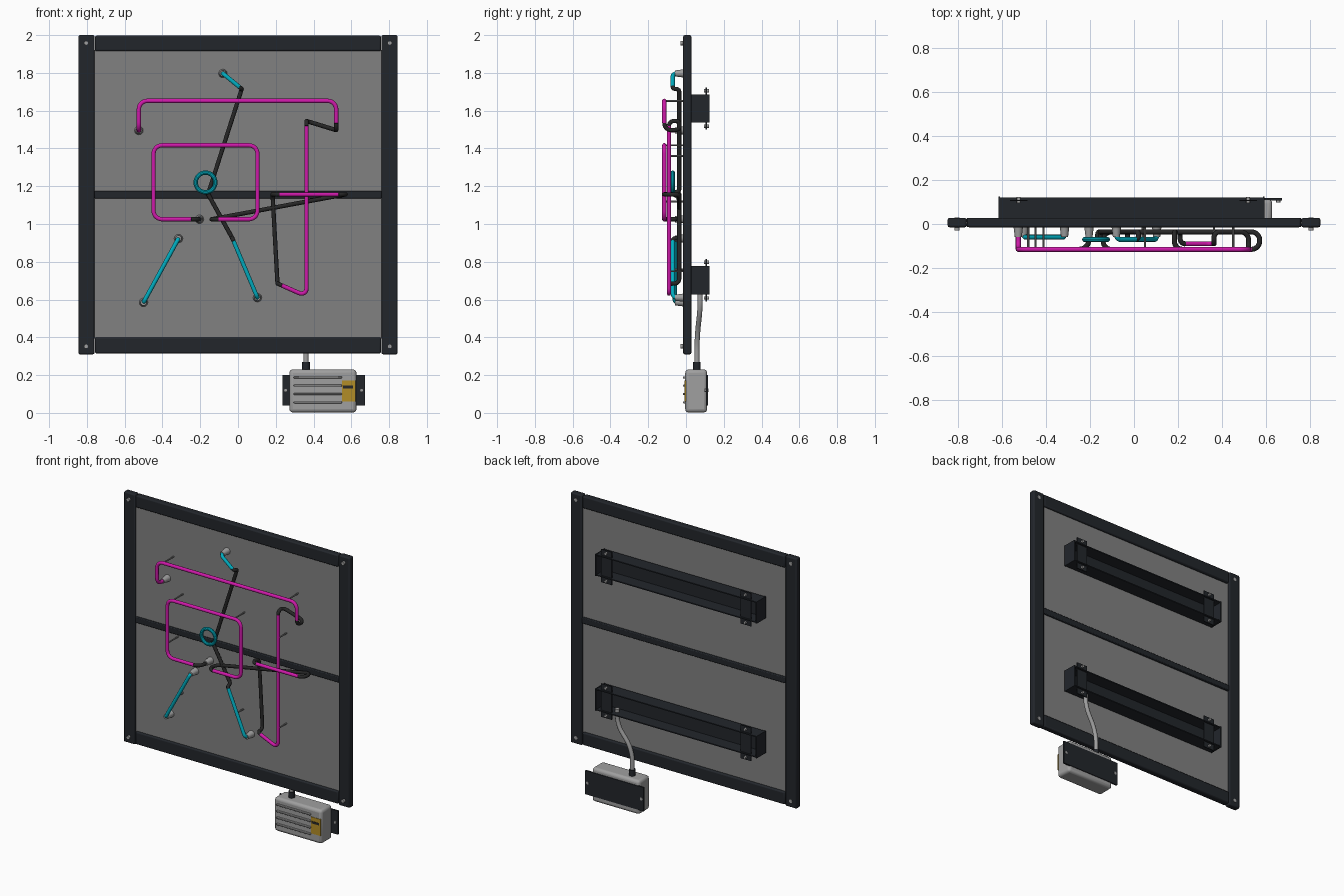
import bpy, math
from mathutils import Vector as V

if "Cube" in bpy.data.objects:
    bpy.data.objects.remove(bpy.data.objects["Cube"])


def mat(name, c):
    m = bpy.data.materials.new(name)
    m.diffuse_color = (*c, 1)
    m.use_nodes = True
    m.node_tree.nodes["Principled BSDF"].inputs["Base Color"].default_value = m.diffuse_color
    return m


DARK = mat("dark_metal", (0.016, 0.019, 0.024))
BLACK = mat("black_tube", (0.02, 0.02, 0.02))
PINK = mat("magenta_tube", (0.62, 0.01, 0.4))
CYAN = mat("cyan_tube", (0.0, 0.42, 0.53))
GOLD = mat("label_gold", (0.45, 0.27, 0.02))
GREY = mat("mid_grey", (0.22, 0.22, 0.22))
STEEL = mat("steel", (0.35, 0.35, 0.35))


def box(name, x, y, z, m=None, bevel=0.0, seg=2):
    """Box from (min, max) ranges."""
    bpy.ops.mesh.primitive_cube_add(size=1, location=[sum(r) / 2 for r in (x, y, z)])
    o = bpy.context.object
    o.name = name
    o.scale = [r[1] - r[0] for r in (x, y, z)]
    bpy.ops.object.transform_apply(location=False, rotation=False, scale=True)
    if m:
        o.data.materials.append(m)
    if bevel:
        b = o.modifiers.new("bevel", "BEVEL")
        b.width, b.segments = bevel, seg
        bpy.ops.object.shade_smooth_by_angle()
    return o


def rod(name, a, b, r1, r2=None, m=None, n=16):
    """Cylinder or cone from a to b."""
    a, b = V(a), V(b)
    bpy.ops.mesh.primitive_cone_add(vertices=n, radius1=r1, radius2=r1 if r2 is None else r2,
                                    depth=(b - a).length, location=(a + b) / 2)
    o = bpy.context.object
    o.name = name
    o.rotation_euler = (b - a).to_track_quat("Z", "Y").to_euler()
    if m:
        o.data.materials.append(m)
    bpy.ops.object.shade_smooth_by_angle()
    return o


def sweep(name, pts, r, m):
    cu = bpy.data.curves.new(name, "CURVE")
    cu.dimensions = "3D"
    cu.bevel_depth, cu.bevel_resolution, cu.use_fill_caps = r, 3, True
    s = cu.splines.new("POLY")
    s.points.add(len(pts) - 1)
    for p, q in zip(s.points, pts):
        p.co = (*q, 1)
    cu.materials.append(m)
    o = bpy.data.objects.new(name, cu)
    bpy.context.collection.objects.link(o)


def tube(name, pts, mats, r=0.0115, bend=0.045):
    """Polyline with rounded corners; mats gives one material per leg, bends between colours are black."""
    P = [V(p) for p in pts]
    run, cur, k = [P[0]], mats[0], 0
    for i in range(1, len(P) - 1):
        a, c, b = P[i - 1], P[i], P[i + 1]
        t = min(bend, 0.47 * (a - c).length, 0.47 * (b - c).length)
        s, e = c + (a - c).normalized() * t, c + (b - c).normalized() * t
        h1, h2 = s.lerp(c, 0.55), e.lerp(c, 0.55)
        arc = [s * (1 - u) ** 3 + h1 * 3 * u * (1 - u) ** 2 + h2 * 3 * u * u * (1 - u) + e * u ** 3
               for u in [j / 7 for j in range(8)]]
        if mats[i] is cur:
            run += arc
        elif cur is BLACK:
            sweep(f"{name}_{k}", run + arc, r, cur)
            run, cur, k = [e], mats[i], k + 1
        else:
            sweep(f"{name}_{k}", run + [s], r, cur)
            run, cur, k = arc, mats[i], k + 1
    sweep(f"{name}_{k}", run + [P[-1]], r, cur)


# Frame and panel
FY = (-0.015, 0.028)
for s in (-1, 1):
    x = sorted((s * 0.76, s * 0.845))
    box("frame_side", x, FY, (0.31, 2.0), DARK, 0.008)
    for z in (0.352, 1.958):
        rod("frame_screw", (s * 0.803, -0.03, z), (s * 0.803, 0.03, z), 0.012, m=STEEL)
for z in ((0.315, 0.4), (1.915, 1.997)):
    box("frame_rail", (-0.757, 0.757), FY, z, DARK, 0.008)
box("frame_middle_bar", (-0.76, 0.76), (-0.014, 0.027), (1.135, 1.175), DARK, 0.005)
box("panel", (-0.765, 0.765), (-0.001, 0.012), (0.395, 1.92), GREY)

# Rear channels, open at the back, with end caps and mounting plates
for z0, z1 in ((0.63, 0.775), (1.54, 1.683)):
    X = (-0.61, 0.588)
    box("channel_web", X, (0.026, 0.034), (z0, z1), DARK)
    box("channel_top", X, (0.03, 0.121), (z1 - 0.007, z1), DARK)
    box("channel_bottom", X, (0.03, 0.121), (z0, z0 + 0.007), DARK)
    for x in (-0.615, 0.585):
        box("channel_end", (x, x + 0.008), (0.026, 0.125), (z0 - 0.002, z1 + 0.002), DARK)
    for x in (-0.523, 0.518):
        box("mount_plate", (x - 0.04, x + 0.04), (0.104, 0.11), (z0 - 0.04, z1 + 0.04), DARK)
        for z in (z0 - 0.022, z1 + 0.022):
            rod("mount_bolt", (x, 0.096, z), (x, 0.122, z), 0.009, m=STEEL, n=12)

# Power supply with back plate, ribs, label and cable
box("supply_body", (0.272, 0.627), (-0.004, 0.112), (0.002, 0.23), STEEL, 0.018, 3)
box("supply_plate", (0.235, 0.672), (0.106, 0.117), (0.04, 0.2), DARK)
for x in (0.252, 0.654):
    rod("plate_screw", (x, 0.098, 0.12), (x, 0.119, 0.12), 0.01, m=STEEL, n=12)
for z in (0.056, 0.1, 0.144, 0.188):
    box("supply_rib", (0.295, 0.55), (-0.017, 0), (z - 0.005, z + 0.005), STEEL, 0.003)
box("supply_label", (0.55, 0.622), (-0.007, 0), (0.06, 0.172), GOLD)
box("label_stripe", (0.557, 0.61), (-0.009, 0), (0.13, 0.145), BLACK)
rod("cable_gland", (0.36, 0.058, 0.225), (0.36, 0.058, 0.27), 0.02, m=DARK)
tube("cable", [(0.36, 0.058, 0.25), (0.36, 0.058, 0.4), (0.46, 0.075, 0.55), (0.46, 0.075, 0.66)],
     [STEEL] * 3, 0.014, 0.08)

# Long magenta tube with black return legs
F, M, B = -0.115, -0.09, -0.036
p, k = PINK, BLACK
legs = [((-0.525, -0.02, 1.495), p), ((-0.525, F, 1.495), p), ((-0.525, F, 1.652), p),
        ((0.52, F, 1.652), p), ((0.52, F, 1.497), k), ((0.52, B, 1.497), k),
        ((0.363, B, 1.545), k), ((0.363, M, 1.545), p), ((0.363, M, 0.617), p),
        ((0.209, M, 0.685), k), ((0.209, B, 0.685), k), ((0.183, B, 1.157), k),
        ((0.183, F, 1.157), p), ((0.57, F, 1.157), k), ((0.57, B, 1.157), k),
        ((-0.14, B, 1.025), k), ((-0.14, F, 1.025), p), ((0.103, F, 1.025), p),
        ((0.103, F, 1.417), p), ((-0.447, F, 1.417), p), ((-0.447, F, 1.025), p),
        ((-0.204, F, 1.025), k), ((-0.204, -0.02, 1.025), k)]
tube("long_tube", [q for q, _ in legs], [m for _, m in legs[:-1]])

# Cyan tubes, with the ring in the middle
C, c = -0.07, CYAN
tube("upper_cyan_tube", [(-0.08, -0.02, 1.797), (-0.08, C, 1.797), (0.02, C, 1.715),
                         (0.02, B, 1.715), (-0.155, B, 1.17), (-0.155, C, 1.17)], [c, c, k, k, k])
tube("lower_cyan_tube", [(-0.165, C, 1.17), (-0.165, B, 1.17), (-0.03, B, 0.925), (-0.03, C, 0.925),
                         (0.103, C, 0.61), (0.103, -0.02, 0.61)], [k, k, k, c, c])
tube("side_cyan_tube", [(-0.315, -0.02, 0.923), (-0.315, -0.06, 0.923), (-0.5, -0.06, 0.585),
                        (-0.5, -0.02, 0.585)], [c, c, c])
bpy.ops.mesh.primitive_torus_add(major_radius=0.052, minor_radius=0.0115, major_segments=32, minor_segments=10,
                                 location=(-0.172, C, 1.22), rotation=(math.pi / 2, 0, 0))
ring = bpy.context.object
ring.name = "cyan_ring"
ring.data.materials.append(CYAN)
bpy.ops.object.shade_smooth_by_angle()

# Tapered electrode posts
for x, z in ((-0.525, 1.495), (-0.204, 1.025), (-0.315, 0.923), (-0.5, 0.585), (0.103, 0.61), (-0.08, 1.797)):
    rod("tube_post", (x, 0, z), (x, -0.058, z), 0.023, 0.016, STEEL)

# Thin standoff pins holding the tubes
for x, y, z in ((-0.48, F, 1.652), (0.45, F, 1.652), (-0.41, F, 1.417), (0.05, F, 1.417), (0.363, M, 1.36),
                (0.363, M, 0.75), (-0.447, F, 1.12), (-0.41, -0.06, 0.75), (0.04, C, 0.76)):
    rod("standoff_pin", (x, 0, z), (x, y, z), 0.005, m=GREY, n=8)
